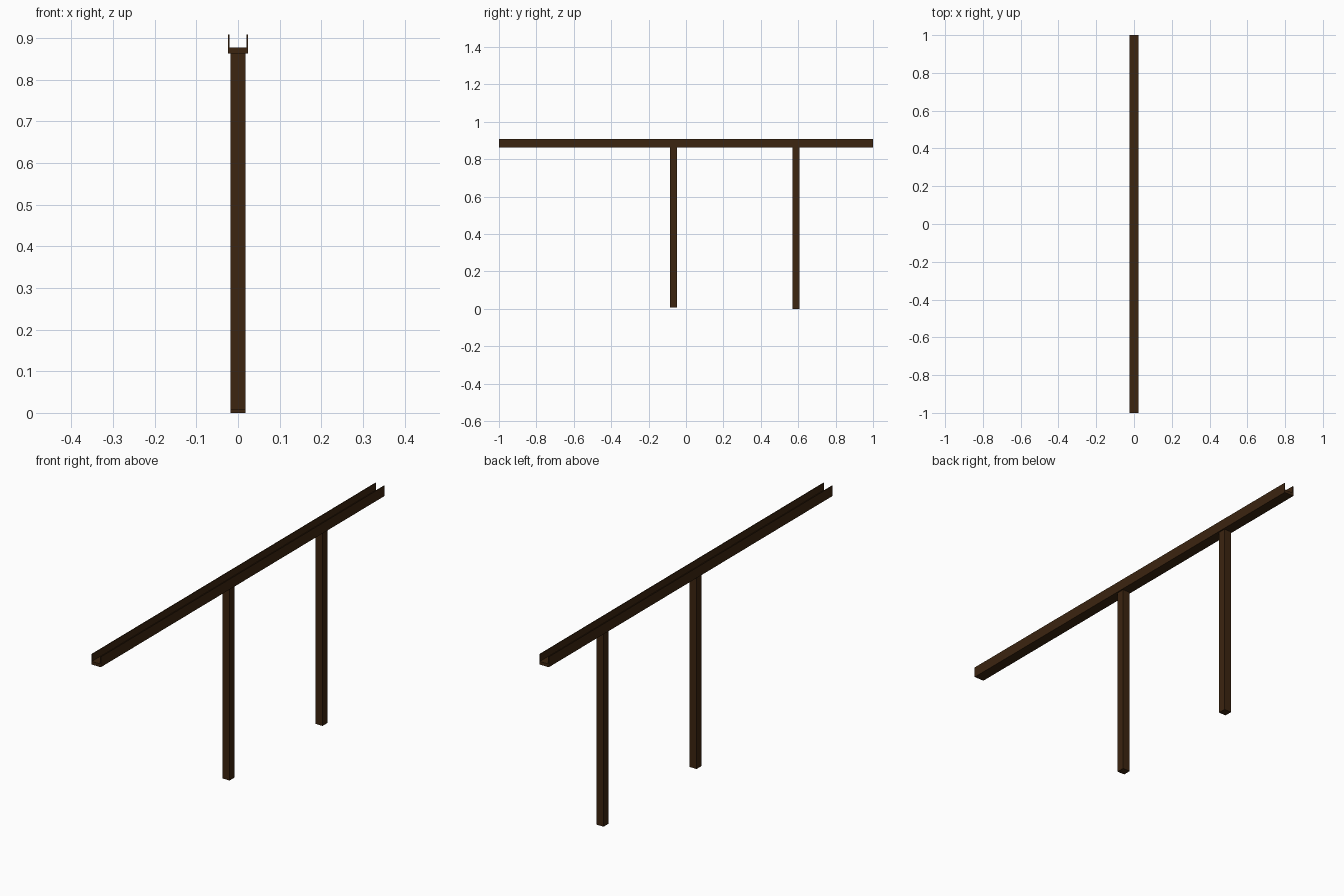
import bpy, bmesh

if "Cube" in bpy.data.objects:
    bpy.data.objects.remove(bpy.data.objects["Cube"])

wood = bpy.data.materials.new("dark brown wood")
wood.diffuse_color = (0.045, 0.018, 0.005, 1)
wood.use_nodes = True
wood.node_tree.nodes["Principled BSDF"].inputs["Base Color"].default_value = wood.diffuse_color


def add_object(name, bm):
    bmesh.ops.recalc_face_normals(bm, faces=bm.faces)
    mesh = bpy.data.meshes.new(name)
    bm.to_mesh(mesh)
    bm.free()
    mesh.materials.append(wood)
    bpy.context.collection.objects.link(bpy.data.objects.new(name, mesh))


def box(name, x, y, z):
    """Box from (min, max) ranges."""
    bm = bmesh.new()
    bmesh.ops.create_cube(bm, size=1)
    for v in bm.verts:
        v.co = [r[0] if c < 0 else r[1] for c, r in zip(v.co, (x, y, z))]
    add_object(name, bm)


# Open trough: U-shaped section extruded along y
W, T = 0.0235, 0.003
BOTTOM, FLOOR, TOP = 0.863, 0.877, 0.909
half = [(W, BOTTOM), (W, TOP), (W - T, TOP), (W - T, FLOOR)]
profile = half + [(-x, z) for x, z in reversed(half)]
bm = bmesh.new()
face = bm.faces.new([bm.verts.new((x, -1, z)) for x, z in profile])
ext = bmesh.ops.extrude_face_region(bm, geom=[face], use_keep_orig=True)
for v in ext["geom"]:
    if isinstance(v, bmesh.types.BMVert):
        v.co.y = 1
add_object("trough", bm)

# Two square support posts, the front one slightly shorter
P = 0.0178
for name, y, z0 in (("front_post", -0.067, 0.007), ("back_post", 0.588, 0.0)):
    box(name, (-P, P), (y - P, y + P), (z0, 0.868))
